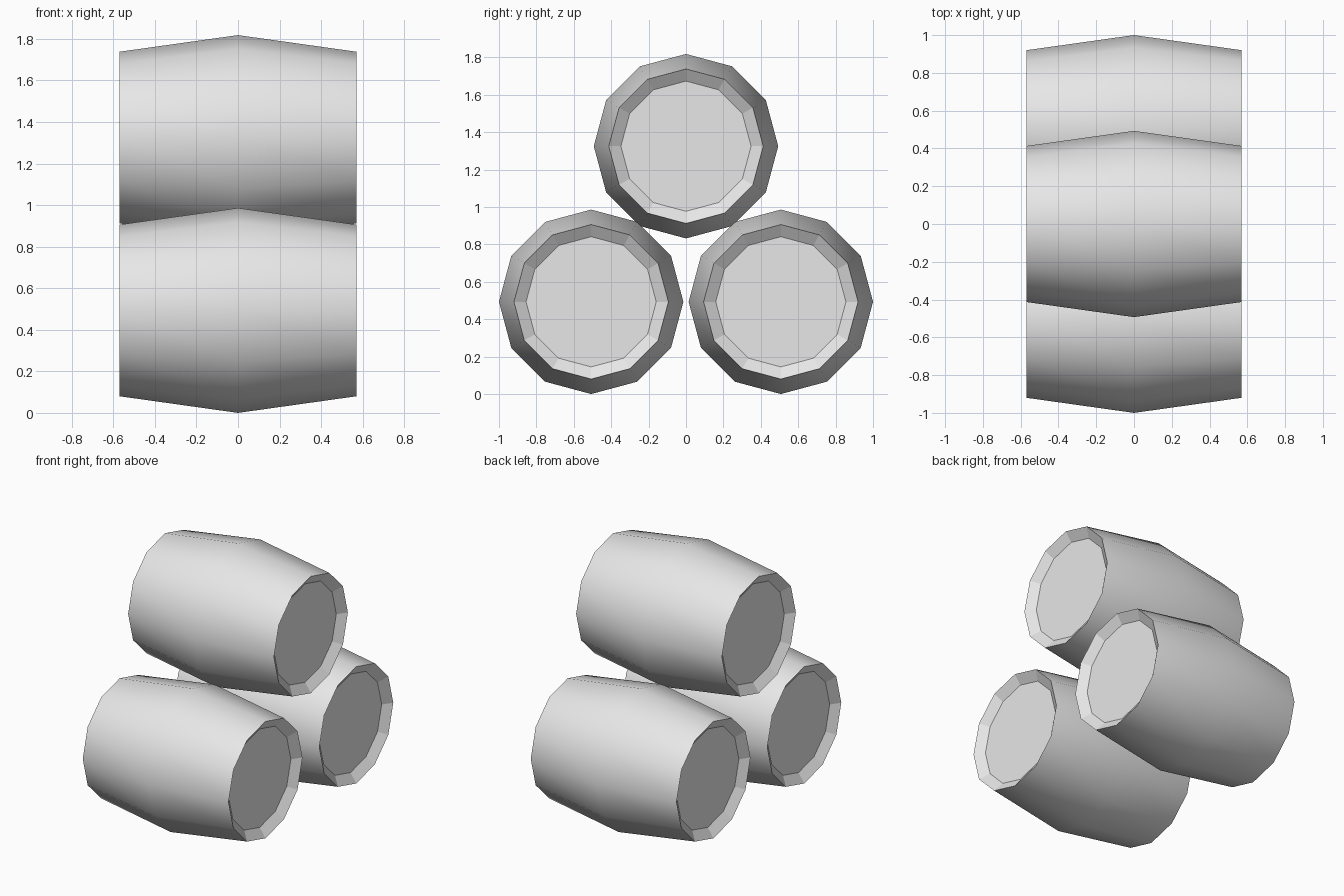
import bpy
import bmesh
import math

cube = bpy.data.objects.get("Cube")
if cube:
    bpy.data.objects.remove(cube, do_unlink=True)

SIDES = 12
HALF = 0.57
BELLY, RIM, LID = 0.493, 0.413, 0.348
RECESS = 0.045

grey = bpy.data.materials.new("plain grey")
grey.use_nodes = True
colour = (0.8, 0.8, 0.8, 1)
grey.diffuse_color = colour
grey.node_tree.nodes["Principled BSDF"].inputs["Base Color"].default_value = colour


def make_barrel(name, y, z):
    """Lathe a bulging barrel along x, with a recessed lid at each end."""
    profile = [(-HALF + RECESS, LID), (-HALF, RIM), (0, BELLY),
               (HALF, RIM), (HALF - RECESS, LID)]
    bm = bmesh.new()
    rings = []
    for x, r in profile:
        angles = [2 * math.pi * i / SIDES for i in range(SIDES)]
        rings.append([bm.verts.new((x, r * math.cos(a), r * math.sin(a))) for a in angles])
    # Staves are smooth, the bevelled rims stay faceted
    for k, (a, b) in enumerate(zip(rings, rings[1:])):
        for i in range(SIDES):
            j = (i + 1) % SIDES
            face = bm.faces.new((a[i], a[j], b[j], b[i]))
            face.smooth = k in (1, 2)
    # Lids
    bm.faces.new(rings[0])
    bm.faces.new(rings[-1])
    bmesh.ops.recalc_face_normals(bm, faces=bm.faces[:])
    for edge in bm.edges:
        edge.smooth = all(f.smooth for f in edge.link_faces)
    mesh = bpy.data.meshes.new(name)
    bm.to_mesh(mesh)
    bm.free()
    mesh.materials.append(grey)
    obj = bpy.data.objects.new(name, mesh)
    obj.location = (0, y, z)
    bpy.context.collection.objects.link(obj)


# Two barrels on the ground, one resting on top
make_barrel("front_barrel", -1 + BELLY, BELLY)
make_barrel("back_barrel", 1 - BELLY, BELLY)
make_barrel("top_barrel", 0, 1.325)
